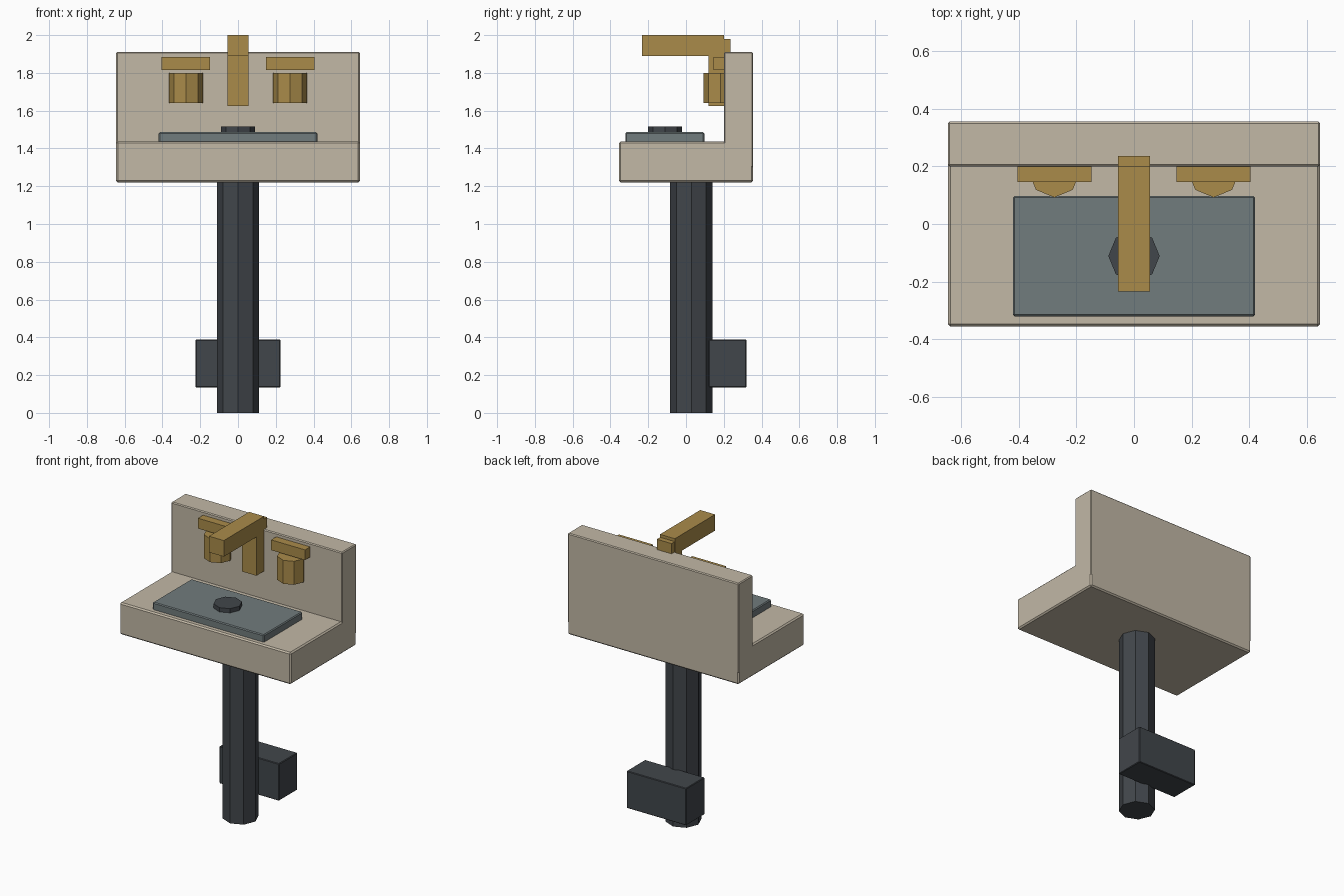
import bpy, bmesh, math
from mathutils import Matrix, Vector

if "Cube" in bpy.data.objects:
    bpy.data.objects.remove(bpy.data.objects["Cube"])


def material(name, rgb):
    m = bpy.data.materials.new(name)
    m.diffuse_color = (*rgb, 1)
    m.use_nodes = True
    m.node_tree.nodes["Principled BSDF"].inputs["Base Color"].default_value = m.diffuse_color
    return m


STONE = material("beige_stone", (0.54, 0.48, 0.38))
SLATE = material("grey_slate", (0.165, 0.2, 0.205))
IRON = material("dark_iron", (0.053, 0.061, 0.07))
BRASS = material("brass", (0.4, 0.26, 0.068))


def finish(name, bm, mat, bevel=0):
    me = bpy.data.meshes.new(name)
    bm.to_mesh(me)
    bm.free()
    me.materials.append(mat)
    ob = bpy.data.objects.new(name, me)
    bpy.context.collection.objects.link(ob)
    if bevel:
        mod = ob.modifiers.new("chamfer", 'BEVEL')
        mod.width = bevel
        mod.segments = 1
    return ob


def box(name, x, y, z, mat, bevel=0):
    """Box from (min, max) ranges on each axis."""
    bm = bmesh.new()
    size = [b - a for a, b in (x, y, z)]
    mid = Vector([(a + b) / 2 for a, b in (x, y, z)])
    bmesh.ops.create_cube(bm, size=1, matrix=Matrix.Translation(mid) @ Matrix.Diagonal((*size, 1)))
    return finish(name, bm, mat, bevel)


def prism(name, x, y, z, r, mat):
    """Upright octagonal prism with corners on the axes."""
    bm = bmesh.new()
    bmesh.ops.create_cone(bm, cap_ends=True, segments=8, radius1=r, radius2=r, depth=z[1] - z[0],
                          matrix=Matrix.Translation((x, y, (z[0] + z[1]) / 2)))
    return finish(name, bm, mat)


# Stand and the counter block behind it
prism("pedestal", 0, 0.028, (0, 1.25), 0.112, IRON)
box("rear_block", (-0.225, 0.225), (0.12, 0.32), (0.135, 0.388), IRON, 0.004)

# Sink body
box("basin_slab", (-0.645, 0.645), (-0.355, 0.355), (1.22, 1.437), STONE, 0.009)
box("backsplash", (-0.645, 0.645), (0.2, 0.355), (1.3, 1.91), STONE, 0.006)
box("basin_inset", (-0.42, 0.42), (-0.32, 0.097), (1.40, 1.486), SLATE, 0.006)
prism("drain", 0, -0.111, (1.46, 1.515), 0.089, IRON)

# Tap
box("tap_post", (-0.055, 0.055), (0.12, 0.235), (1.625, 1.98), BRASS)
box("tap_spout", (-0.056, 0.056), (-0.233, 0.2), (1.89, 2.0), BRASS)

# Handles, mirrored left and right
for side, s in (("left", -1), ("right", 1)):
    cx = s * 0.276
    prism(side + "_valve", cx, 0.182, (1.64, 1.8), 0.09, BRASS)
    box(side + "_lever", (cx - 0.128, cx + 0.128), (0.145, 0.25), (1.815, 1.885), BRASS)
